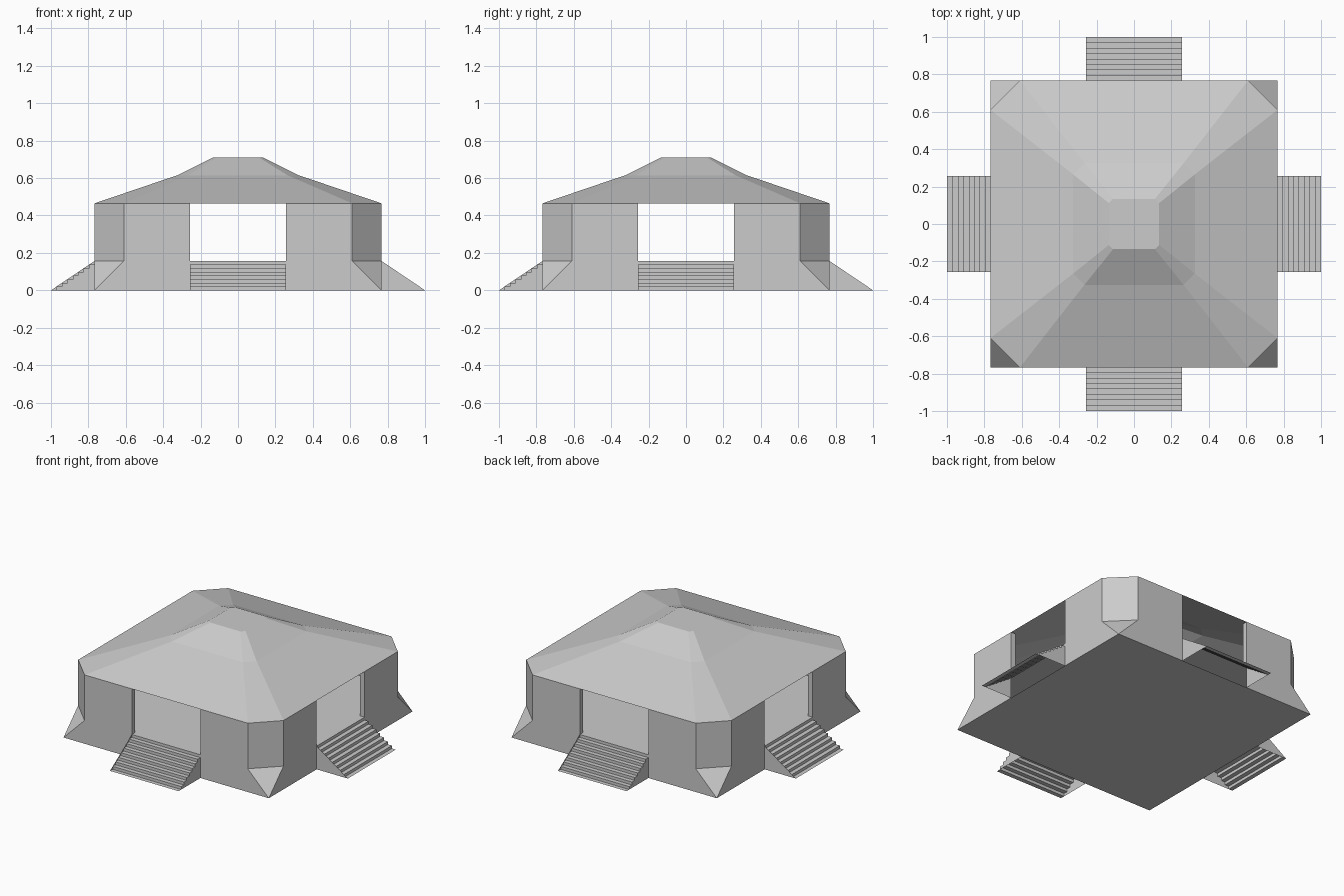
import bpy, bmesh
from math import pi
from mathutils import Matrix

if "Cube" in bpy.data.objects:
    bpy.data.objects.remove(bpy.data.objects["Cube"])

W, C, D, T = 0.767, 0.61, 0.256, 0.035   # half width, chamfer start, half doorway, wall thickness
H, E = 0.157, 0.465                       # floor height, eave height


def build(name, faces, turns=1):
    """Make an object from point-list faces, repeated by quarter turns about z."""
    bm = bmesh.new()
    for k in range(turns):
        rot = Matrix.Rotation(k * pi / 2, 4, 'Z')
        for f in faces:
            bm.faces.new([bm.verts.new((rot @ Matrix.Translation(p)).translation) for p in f])
    bmesh.ops.remove_doubles(bm, verts=bm.verts, dist=1e-4)
    bmesh.ops.recalc_face_normals(bm, faces=bm.faces)
    me = bpy.data.meshes.new(name)
    bm.to_mesh(me)
    bm.free()
    ob = bpy.data.objects.new(name, me)
    bpy.context.collection.objects.link(ob)
    return ob


def octagon(w, c, z):
    pts = [(w, -c), (w, c), (c, w), (-c, w), (-w, c), (-w, -c), (-c, -w), (c, -w)]
    return [(x, y, z) for x, y in pts]


def swap(face):
    return [(y, x, z) for x, y, z in reversed(face)]


# Corner piers: thin walls, chamfered above the floor, pointed at the ground
I, CI = W - T, C - 0.4 * T
outer = [(W, D, 0), (W, W, 0), (W, C, H), (W, C, E), (W, D, E)]
jamb = [(W, D, H), (W, D, E), (I, D, E), (I, D, H)]
inner = [(I, D, H), (I, D, E), (I, CI, E), (I, CI, H)]
toe = [(W, W, 0), (C, W, H), (W, C, H)]
chamfer = [(W, C, H), (C, W, H), (C, W, E), (W, C, E)]
inner_chamfer = [(I, CI, H), (I, CI, E), (CI, I, E), (CI, I, H)]
build("corner_piers", [outer, swap(outer), jamb, swap(jamb), inner, swap(inner),
                       toe, chamfer, inner_chamfer], 4)

# Floor deck and ground slab
build("floor", [octagon(W, C, H)])
build("ground_slab", [[(-W, -W, 0), (-W, W, 0), (W, W, 0), (W, -W, 0)]])

# Roof: three stacked octagon rings and a flat cap
rings = [octagon(W, C, E), octagon(0.325, 0.265, 0.615), octagon(0.135, 0.112, 0.71)]
roof = [[a[i], a[(i + 1) % 8], b[(i + 1) % 8], b[i]]
        for a, b in zip(rings, rings[1:]) for i in range(8)]
build("roof", roof + [rings[-1]])

# Stairs: open underneath, stepped on one side, sloped cheek on the other
N = 8
run, rise = (1 - W) / N, H / N
profile = [(-1, 0)]
for i in range(N):
    y = -1 + (i + 1) * run
    profile += [(y, i * rise), (y, (i + 1) * rise)]
stairs = [[(-D, y0, z0), (D, y0, z0), (D, y1, z1), (-D, y1, z1)]
          for (y0, z0), (y1, z1) in zip(profile, profile[1:])]
stairs.append([(D, y, z) for y, z in profile[1:]] + [(D, -W, 0)])
stairs[-1] = [(D, y, z) for y, z in profile[1:-2]] + [(D, -W, (N - 1) * rise), (D, -W, 0)]
cheek = [(-D, -1, 0), (-D, -W, 0), (-D, -W, H)]
build("stairs", stairs, 4)
build("stair_cheeks", [cheek], 4)
